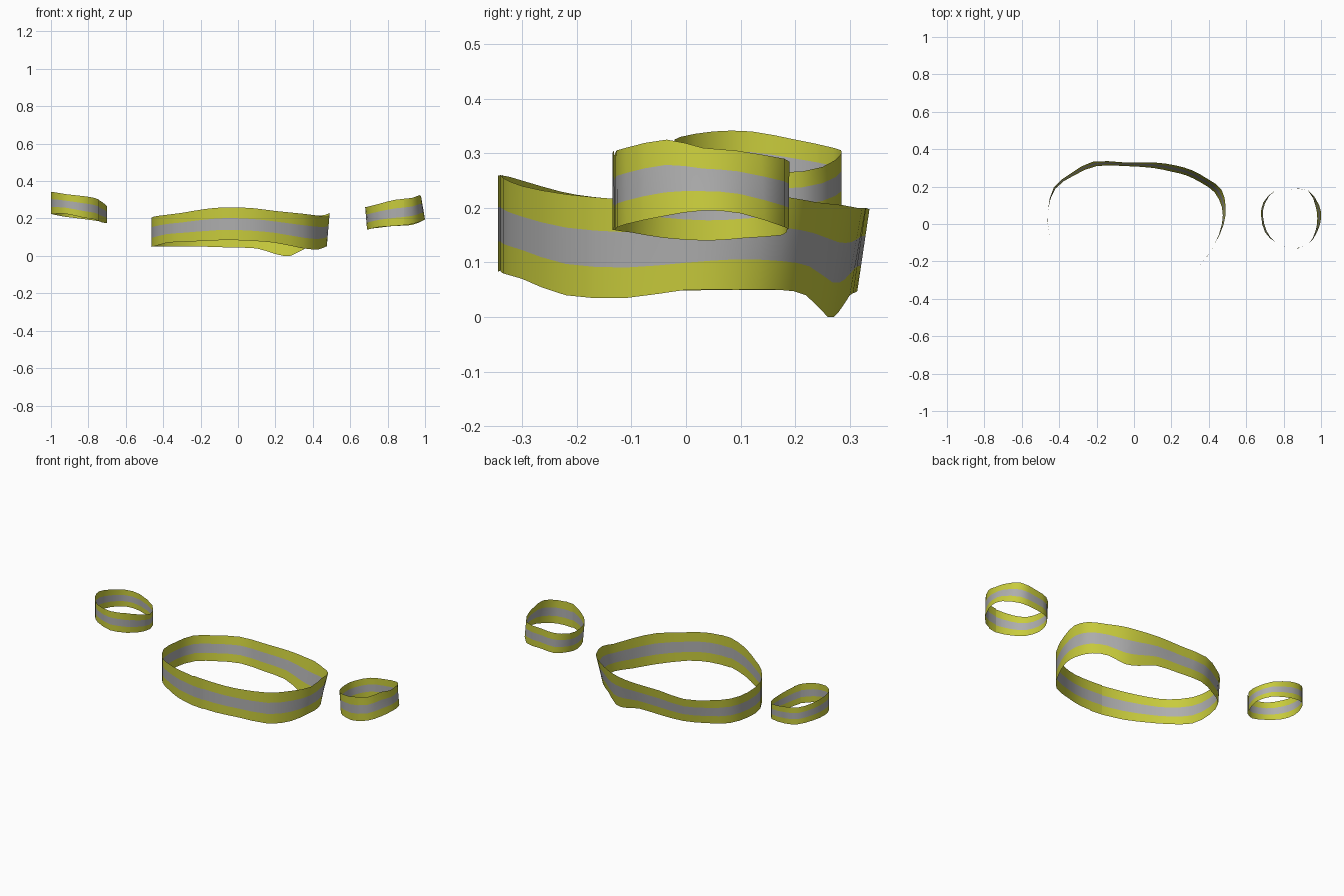
import bpy
import bmesh
from mathutils import Vector

default_cube = bpy.data.objects.get("Cube")
if default_cube:
    bpy.data.objects.remove(default_cube, do_unlink=True)


def make_material(name, colour):
    material = bpy.data.materials.new(name)
    material.use_nodes = True
    material.diffuse_color = colour
    shader = material.node_tree.nodes["Principled BSDF"]
    shader.inputs["Base Color"].default_value = colour
    shader.inputs["Roughness"].default_value = 0.7
    return material


yellow = make_material("safety yellow", (0.58, 0.60, 0.045, 1))
silver = make_material("reflective grey", (0.42, 0.42, 0.42, 1))

STEPS = 2                       # samples between two control points
ROWS = (0, 0.31, 0.67, 1)       # stripe borders as a share of band height
OVERLAP = 0.005                 # how far the loose end sits above the start


def smooth_loop(points):
    """Closed Catmull-Rom interpolation of tuples of any length."""
    points = [Vector(p) / 100 for p in points]
    count = len(points)
    result = []
    for i in range(count):
        a, b, c, d = (points[(i + k) % count] for k in (-1, 0, 1, 2))
        for step in range(STEPS):
            t = step / STEPS
            result.append(0.5 * (2 * b + (c - a) * t
                                 + (2 * a - 5 * b + 4 * c - d) * t ** 2
                                 + (3 * b - a - 3 * c + d) * t ** 3))
    return result


def make_band(name, points):
    """Wrap a striped strip round a path of (x, y, low, high, flare)."""
    samples = smooth_loop(points)
    total = len(samples)
    centre = sum((Vector((s[0], s[1])) for s in samples), Vector((0, 0))) / total

    bm = bmesh.new()
    columns = []
    for i in range(total + 2):
        x, y, low, high, flare = samples[i % total]
        outward = (Vector((x, y)) - centre).normalized()
        lift = OVERLAP if i >= total else 0
        column = []
        for row in ROWS:
            spot = Vector((x, y)) + outward * (flare * row + lift)
            column.append(bm.verts.new((spot.x, spot.y, low + (high - low) * row)))
        columns.append(column)

    # the middle row of faces is the reflective stripe
    for left, right in zip(columns, columns[1:]):
        for row in range(len(ROWS) - 1):
            face = bm.faces.new((left[row], right[row], right[row + 1], left[row + 1]))
            face.material_index = int(row == 1)
            face.smooth = True

    mesh = bpy.data.meshes.new(name)
    bm.to_mesh(mesh)
    bm.free()
    mesh.materials.append(yellow)
    mesh.materials.append(silver)
    band = bpy.data.objects.new(name, mesh)
    bpy.context.collection.objects.link(band)
    return band


# Paths run anticlockwise from the front seam, in hundredths of a unit
make_band("waist_band", [
    (-6, -33.5, 8.5, 26, 0), (8, -33.5, 8, 25.5, 0), (20, -30, 7, 24, 0),
    (35, -22, 4, 22.5, 0), (43, -11, 3.5, 21.5, 0), (47, 0, 5, 21, 1),
    (47, 9, 5, 23, 2), (43, 17, 5, 22, 4), (36, 22, 4, 21, 4),
    (28, 26, 0, 20.5, 4), (20, 28, 1, 20, 4), (10, 30, 4, 20, 3),
    (-5, 31, 4.5, 20, 2), (-20, 31, 5, 19.5, 3), (-32, 26, 5, 19.5, 2),
    (-42, 19, 5, 20, 1), (-46, 7, 5, 20, 0), (-45, -6, 5, 21, 0),
    (-38, -17, 7, 22, 0), (-30, -23, 7.5, 23, 0), (-18, -30, 8, 25, 0),
])

make_band("left_arm_band", [
    (84, -13, 16, 30, 0), (93, -11, 17, 31, 0), (98, -4, 18.5, 32.5, -1),
    (100, 3, 19.5, 31, -2), (99, 10, 19, 30.5, -2), (93, 18, 16.5, 29, 0),
    (83, 18.5, 16, 28, 0), (75, 17.5, 15, 27, 0), (70, 11, 14.5, 26, 1),
    (69, 4, 14, 26, 1), (71, -4, 14.5, 26.5, 1), (76, -10, 15.5, 28, 0),
])

make_band("right_arm_band", [
    (-83, -2, 20.5, 32, 0), (-92, -1, 22.5, 33, 0), (-98, 5, 22.5, 34, 0),
    (-100, 12, 22.5, 34, 0), (-98, 20, 22, 32.5, 0), (-93, 27, 21, 31, 0),
    (-85, 28.5, 20, 30, 0), (-74, 25, 18.5, 27.5, 0), (-70, 17, 17.5, 26.5, 0),
    (-73, 8, 18, 29, 0), (-77, 2, 19.5, 31, 0),
][::-1])
